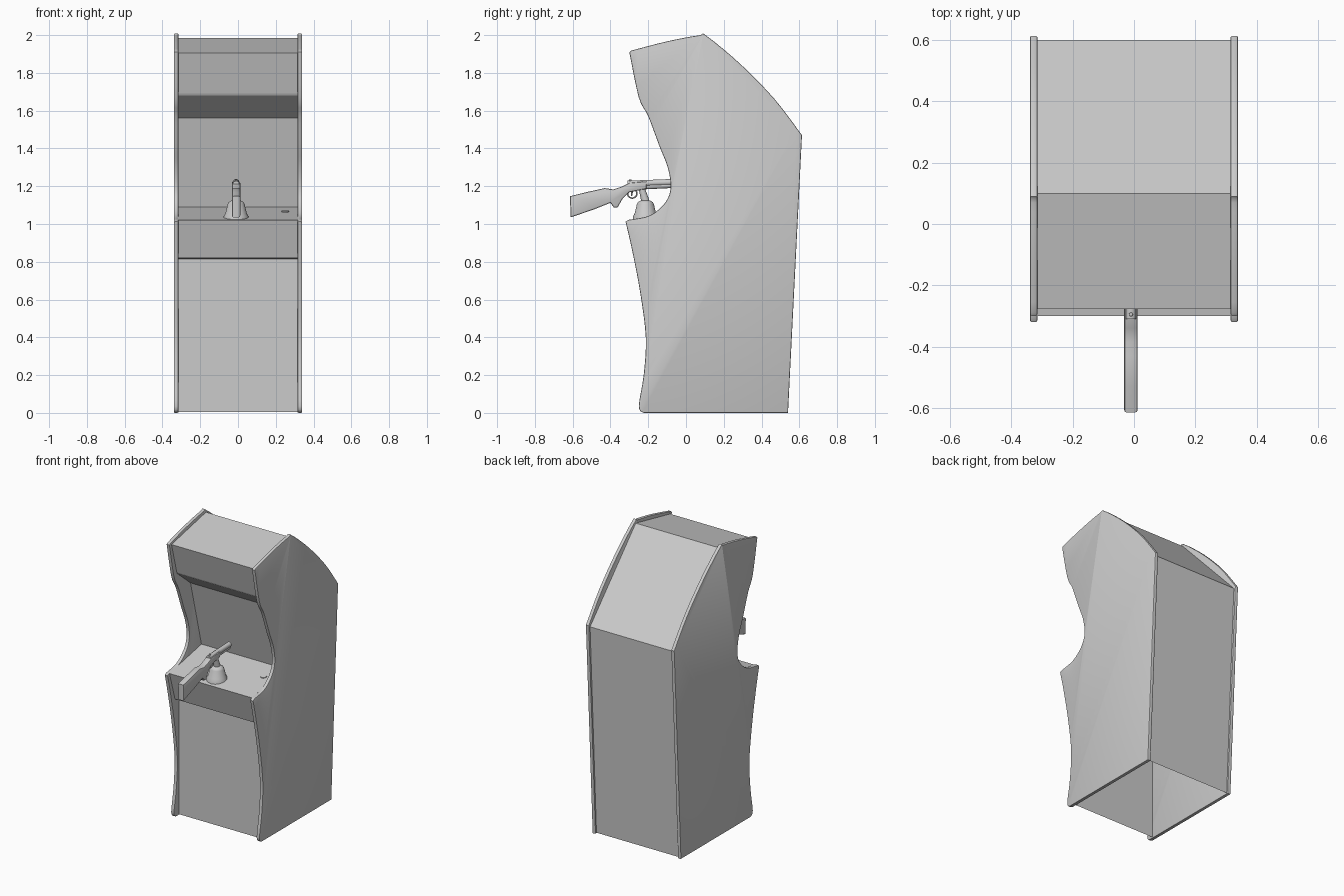
import bpy, bmesh, math
from mathutils import Vector, Matrix

if "Cube" in bpy.data.objects:
    bpy.data.objects.remove(bpy.data.objects["Cube"])

grey = bpy.data.materials.new("cabinet_grey")
grey.diffuse_color = (0.6, 0.6, 0.6, 1)
grey.use_nodes = True
grey.node_tree.nodes["Principled BSDF"].inputs["Base Color"].default_value = grey.diffuse_color


def finish(name, bm, smooth=True):
    me = bpy.data.meshes.new(name)
    bmesh.ops.recalc_face_normals(bm, faces=bm.faces[:])
    bm.to_mesh(me)
    bm.free()
    if smooth:
        me.shade_smooth()
        me.set_sharp_from_angle(angle=math.radians(35))
    me.materials.append(grey)
    ob = bpy.data.objects.new(name, me)
    bpy.context.collection.objects.link(ob)
    return ob


def curve(pts, n=4):
    """Smooth curve through (y, z) points; the ends stay sharp corners."""
    p = [Vector(q) for q in pts]
    p = [p[0]] + p + [p[-1]]
    out = []
    for a, b, c, d in zip(p, p[1:], p[2:], p[3:]):
        for i in range(n):
            t = i / n
            out.append(0.5 * (2 * b + (c - a) * t + (2 * a - 5 * b + 4 * c - d) * t * t
                              + (3 * b - a - 3 * c + d) * t ** 3))
    return out + [p[-1]]


def slab(name, outline, x0, x1, bevel):
    """Extrude a (y, z) outline along x and round its rims."""
    bm = bmesh.new()
    f = bm.faces.new([bm.verts.new((x0, y, z)) for y, z in outline])
    r = bmesh.ops.extrude_face_region(bm, geom=[f])
    moved = [v for v in r["geom"] if isinstance(v, bmesh.types.BMVert)]
    bmesh.ops.translate(bm, verts=moved, vec=(x1 - x0, 0, 0))
    rims = [e for e in bm.edges if abs(e.verts[0].co.x - e.verts[1].co.x) < 1e-5]
    bmesh.ops.bevel(bm, geom=rims, offset=bevel, segments=2, profile=0.5, affect='EDGES')
    return finish(name, bm)


def rod(name, a, b, r0, r1, sides=20):
    """Capped cone or cylinder between two points."""
    a, b = Vector(a), Vector(b)
    d = b - a
    m = Matrix.Translation((a + b) / 2) @ d.to_track_quat('Z', 'Y').to_matrix().to_4x4()
    bm = bmesh.new()
    bmesh.ops.create_cone(bm, cap_ends=True, segments=sides, radius1=r0, radius2=r1,
                          depth=d.length, matrix=m)
    return finish(name, bm)


def lathe(name, profile, centre, sides=28):
    """Spin an (r, z) profile around z."""
    bm = bmesh.new()
    vs = [bm.verts.new((r, 0, z)) for r, z in profile]
    es = [bm.edges.new(e) for e in zip(vs, vs[1:])]
    bmesh.ops.spin(bm, geom=vs + es, cent=(0, 0, 0), axis=(0, 0, 1),
                   angle=2 * math.pi, steps=sides)
    bmesh.ops.remove_doubles(bm, verts=bm.verts[:], dist=1e-4)
    bmesh.ops.translate(bm, verts=bm.verts[:], vec=centre)
    return finish(name, bm)


# Side panels: curved front, play recess, bulging back slope
lower_front = curve([(-0.225, 0.0), (-0.25, 0.035), (-0.224, 0.2), (-0.213, 0.4),
                     (-0.243, 0.64), (-0.285, 0.86), (-0.32, 1.012)])
recess = curve([(-0.305, 1.022), (-0.2, 1.042), (-0.13, 1.09), (-0.09, 1.15),
                (-0.082, 1.22), (-0.10, 1.31), (-0.14, 1.41), (-0.2, 1.57),
                (-0.25, 1.67), (-0.3, 1.91)])
roof = curve([(-0.29, 1.918), (-0.1, 1.967), (0.07, 1.999), (0.11, 1.995),
              (0.29, 1.845), (0.47, 1.66), (0.614, 1.47)])
outline = lower_front + recess + roof + [Vector((0.54, 0.0))]
for side, s in (("left", -1), ("right", 1)):
    slab(side + "_side_panel", outline, s * 0.315, s * 0.34, 0.006)

# Flat panels between the sides, open underneath
stations = [(-0.195, 0.005), (-0.195, 0.815), (-0.24, 0.82), (-0.30, 1.02), (0.05, 1.09),
            (-0.07, 1.56), (-0.215, 1.68), (-0.22, 1.69), (-0.278, 1.905),
            (0.10, 1.985), (0.60, 1.458), (0.53, 0.005)]
names = ["lower_front_panel", "control_box_underside", "control_box_front", "control_top",
         "screen", "speaker_panel", "marquee_lip", "marquee", "roof_panel",
         "rear_slope_panel", "back_panel"]
for name, (y0, z0), (y1, z1) in zip(names, stations, stations[1:]):
    bm = bmesh.new()
    bm.faces.new([bm.verts.new(c) for c in ((-0.318, y0, z0), (0.318, y0, z0),
                                            (0.318, y1, z1), (-0.318, y1, z1))])
    ob = finish(name, bm, smooth=False)
    # keep the sheet normals pointing out of the cabinet
    if ob.data.polygons[0].normal.dot(Vector((0, -(z1 - z0), y1 - y0))) < 0:
        ob.data.flip_normals()

# Start button on the control top
up = Vector((0, -0.196, 0.98))
p = Vector((0.25, -0.075, 1.065))
rod("start_button", p - up * 0.004, p + up * 0.005, 0.022, 0.02)

# Gun mount: flared skirt, collar and neck
X = -0.01
lathe("gun_base", [(0.067, 1.015), (0.066, 1.04), (0.057, 1.055), (0.045, 1.105),
                   (0.04, 1.115), (0.024, 1.125), (0.0, 1.128)], (X, -0.215, 0))
rod("gun_neck", (X, -0.215, 1.12), (X, -0.235, 1.19), 0.022, 0.016, 14)

# Gun: stock with grip, two stacked tubes, sight, trigger
slab("gun_stock", [(-0.61, 1.035), (-0.615, 1.147), (-0.53, 1.168), (-0.43, 1.19),
                   (-0.385, 1.183), (-0.34, 1.198), (-0.30, 1.218), (-0.21, 1.226),
                   (-0.21, 1.186), (-0.30, 1.168), (-0.335, 1.135), (-0.362, 1.088),
                   (-0.382, 1.088), (-0.40, 1.112), (-0.48, 1.08)],
     X - 0.022, X + 0.022, 0.008)
rod("gun_barrel", (X, -0.31, 1.212), (X, -0.08, 1.221), 0.017, 0.017, 16)
rod("gun_lower_tube", (X, -0.25, 1.196), (X, -0.082, 1.204), 0.014, 0.014, 16)
rod("rear_sight", (X, -0.295, 1.215), (X, -0.295, 1.235), 0.008, 0.006, 8)
rod("trigger", (X, -0.285, 1.175), (X, -0.288, 1.148), 0.005, 0.003, 8)

# Trigger guard ring
bm = bmesh.new()
ring = bmesh.ops.create_circle(bm, segments=8, radius=0.004,
                               matrix=Matrix.Translation((0, 0.025, 0)) @ Matrix.Rotation(math.pi / 2, 4, 'Z'))
bmesh.ops.spin(bm, geom=bm.verts[:] + bm.edges[:], cent=(0, 0, 0), axis=(1, 0, 0),
               angle=2 * math.pi, steps=20)
bmesh.ops.remove_doubles(bm, verts=bm.verts[:], dist=1e-4)
bmesh.ops.translate(bm, verts=bm.verts[:], vec=(X, -0.285, 1.162))
finish("trigger_guard", bm)
